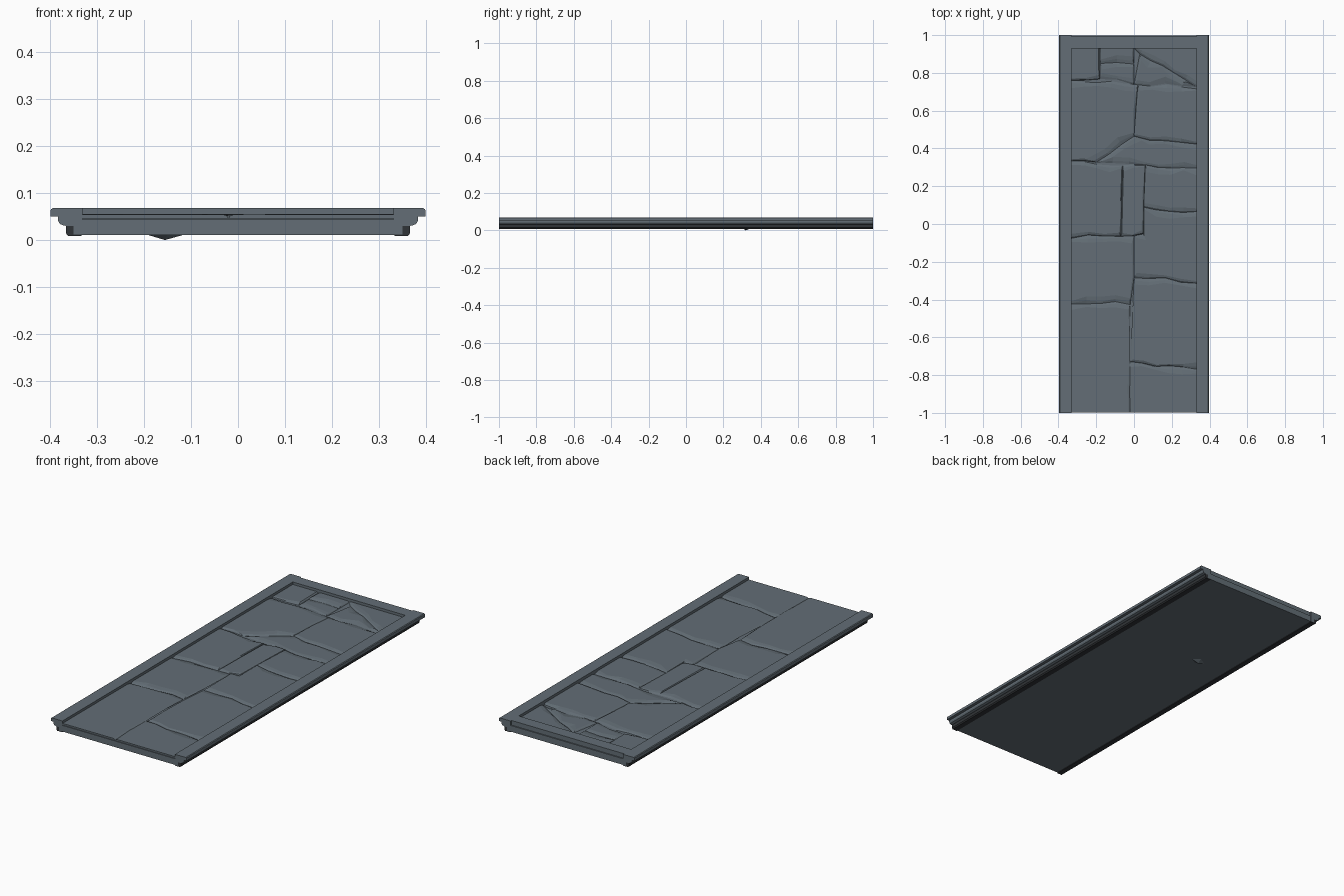
import bpy, bmesh, math, random
from mathutils import Vector

if "Cube" in bpy.data.objects:
    bpy.data.objects.remove(bpy.data.objects["Cube"])

random.seed(7)


def flat_colour(name, rgb):
    m = bpy.data.materials.new(name)
    m.diffuse_color = (*rgb, 1)
    m.use_nodes = True
    m.node_tree.nodes["Principled BSDF"].inputs["Base Color"].default_value = m.diffuse_color
    return m


slate = flat_colour("slate_grey", (0.125, 0.155, 0.18))
dark = flat_colour("dark_trim", (0.03, 0.034, 0.038))


def finish(bm, name, mat=slate):
    bmesh.ops.recalc_face_normals(bm, faces=bm.faces)
    me = bpy.data.meshes.new(name)
    bm.to_mesh(me)
    bm.free()
    me.materials.append(mat)
    ob = bpy.data.objects.new(name, me)
    bpy.context.collection.objects.link(ob)
    return ob


def box(name, x0, x1, y0, y1, z0, z1):
    bm = bmesh.new()
    bmesh.ops.create_cube(bm, size=1)
    for v in bm.verts:
        v.co = (x1 if v.co.x > 0 else x0, y1 if v.co.y > 0 else y0, z1 if v.co.z > 0 else z0)
    return finish(bm, name)


# Profiles extruded along y: stepped side rail, and the dark trim below it
RAIL = [(.33, .068), (.393, .068), (.397, .065), (.398, .061), (.398, .05), (.382, .05),
        (.382, .041), (.378, .034), (.370, .031), (.365, .030), (.349, .030),
        (.349, .0115), (.33, .0115)]
TRIM = [(.349, .030), (.365, .030), (.365, .014), (.360, .008), (.332, .008),
        (.332, .0115), (.349, .0115)]


def extrude_side(name, profile, side, mat):
    bm = bmesh.new()
    a = [bm.verts.new((side * x, -1, z)) for x, z in profile]
    b = [bm.verts.new((side * x, 1, z)) for x, z in profile]
    bm.faces.new(a)
    bm.faces.new(b[::-1])
    n = len(a)
    for i in range(n):
        j = (i + 1) % n
        bm.faces.new((a[i], a[j], b[j], b[i]))
    finish(bm, name, mat)


for label, side in (("right", 1), ("left", -1)):
    extrude_side(label + "_rail", RAIL, side, slate)
    extrude_side(label + "_lower_trim", TRIM, side, dark)

# Core slab and the back crosspiece
box("core_slab", -.335, .335, -.998, .998, .011, .0435)
box("back_crosspiece", -.332, .332, .93, .992, .04, .068)

# Small stone point poking through the underside
bm = bmesh.new()
tip = bm.verts.new((-.155, .32, 0))
ring = [bm.verts.new(p) for p in ((-.195, .325, .012), (-.15, .30, .012),
                                  (-.112, .32, .012), (-.15, .35, .012))]
for i in range(4):
    bm.faces.new((ring[i], ring[(i + 1) % 4], tip))
bm.faces.new(ring)
finish(bm, "underside_point")

# Stone outlines, counter-clockwise, meeting at the joints
STONES = [
    [(-.33, -.998), (-.02, -.998), (-.02, -.42), (-.33, -.42)],
    [(-.02, -.998), (.33, -.998), (.33, -.77), (-.03, -.73)],
    [(-.02, -.73), (.33, -.77), (.33, -.31), (0, -.28)],
    [(-.33, -.42), (-.02, -.42), (0, -.28), (0, -.06), (-.33, -.07)],
    [(0, -.28), (.33, -.31), (.33, .06), (.05, .08), (.05, -.06), (0, -.06)],
    [(-.07, -.06), (.05, -.06), (.06, .31), (-.06, .31)],
    [(-.33, -.07), (-.07, -.06), (-.06, .31), (-.33, .33)],
    [(.05, .08), (.33, .06), (.33, .29), (.06, .31)],
    [(-.2, .33), (.06, .31), (.33, .29), (.33, .42), (0, .46)],
    [(-.33, .33), (-.2, .33), (0, .46), (.02, .74), (-.33, .76)],
    [(0, .46), (.33, .42), (.33, .72), (.02, .74)],
    [(-.33, .76), (-.18, .77), (-.18, .93), (-.33, .93)],
    [(-.18, .77), (0, .74), (0, .85), (-.18, .85)],
    [(-.18, .85), (0, .85), (0, .93), (-.18, .93)],
    [(0, .74), (.33, .73), (.03, .9)],
    [(.33, .73), (.33, .93), (0, .93), (.03, .9)],
]


def on_border(a, b):
    return (abs(a.x - b.x) < 1e-6 and abs(a.x) > .329) or \
           (abs(a.y - b.y) < 1e-6 and (a.y > .929 or a.y < -.99))


def miter(n1, d1, n2, d2):
    # offset of a corner moved d1 and d2 inward from its two edges
    det = n1.x * n2.y - n1.y * n2.x
    if abs(det) < .3:
        return (n1 * d1 + n2 * d2) / 2
    m = Vector(((d1 * n2.y - d2 * n1.y) / det, (n1.x * d2 - n2.x * d1) / det))
    return m * min(1, .06 / max(m.length, 1e-6))


def warp(x, y, z):
    # shared wobble that keeps neighbouring stones in contact
    w = max(0, min(1, (.93 - y) * 8, (y + .998) * 8))
    return (x, y + w * (.006 * math.sin(21 * x + 5 * y) + .004 * math.sin(47 * x)), z)


def groove(kind, y):
    # upright joints low on the panel are worn nearly flush
    if kind == 1:
        return .0525 if y < -.1 else .049
    return .046


def stone(name, outline, top):
    pts = [Vector(p) for p in outline]
    n = len(pts)
    edges = []
    for i in range(n):
        a, b = pts[i], pts[(i + 1) % n]
        d = (b - a).normalized()
        kind = 0 if on_border(a, b) else (1 if abs(d.y) > .9 else 2)
        edges.append((a, b, Vector((-d.y, d.x)), kind))

    def width(kind):
        # upright joints are tight, level joints are broadly chipped
        return (0, random.uniform(.004, .014), random.uniform(.008, .042))[kind]

    outer, mid, inner = [], [], []
    for i, (a, b, nrm, kind) in enumerate(edges):
        _, _, pn, pk = edges[i - 1]
        m = miter(pn, width(pk), nrm, width(kind))
        steps = max(1, round((b - a).length / (.075 if kind == 2 else .15)))
        for s in range(steps):
            p = a.lerp(b, s / steps)
            g = groove(kind, p.y)
            if s == 0:
                g = min(g, groove(pk, p.y))
            off = m if s == 0 else nrm * width(kind)
            outer.append(warp(p.x, p.y, g))
            q = p + off * random.uniform(.25, .5)
            mid.append(warp(q.x, q.y, g + (top - g) * random.uniform(.45, .75)))
            q = p + off
            inner.append(warp(q.x, q.y, top))
    bm = bmesh.new()
    rings = [[bm.verts.new(p) for p in r] for r in (outer, mid, inner)]
    for r0, r1 in zip(rings, rings[1:]):
        for i in range(len(r0)):
            j = (i + 1) % len(r0)
            bm.faces.new((r0[i], r0[j], r1[j], r1[i]))
    cap = bm.faces.new(rings[2])
    bmesh.ops.triangulate(bm, faces=[cap])
    # close the shell underneath
    bm.faces.new(rings[0][::-1])
    finish(bm, name)


for k, outline in enumerate(STONES):
    # the broken wedge and some upper stones sit a little lower
    top = .055 - (.003 if k in (8, 12, 14) else random.uniform(0, .001))
    stone("stone_%02d" % (k + 1), outline, top)
